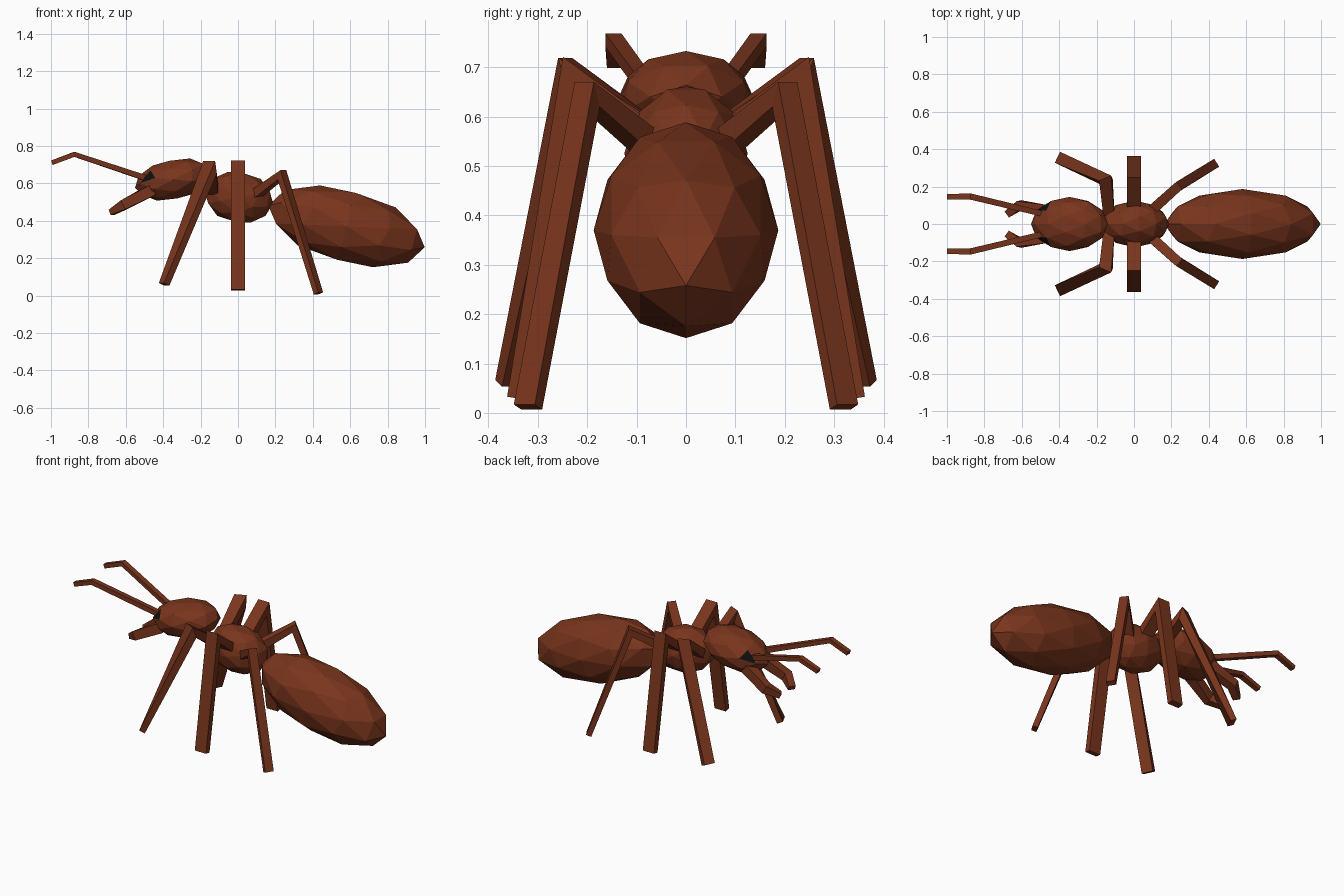
import bpy, bmesh, math
from mathutils import Vector, Matrix

if "Cube" in bpy.data.objects:
    bpy.data.objects.remove(bpy.data.objects["Cube"])


def material(name, col):
    m = bpy.data.materials.new(name)
    m.diffuse_color = (*col, 1)
    m.use_nodes = True
    m.node_tree.nodes["Principled BSDF"].inputs["Base Color"].default_value = m.diffuse_color
    return m


BROWN = material("brown", (0.19, 0.035, 0.012))
BLACK = material("black", (0.005, 0.005, 0.005))


def finish(name, bm):
    bmesh.ops.recalc_face_normals(bm, faces=bm.faces)
    me = bpy.data.meshes.new(name)
    bm.to_mesh(me)
    bm.free()
    ob = bpy.data.objects.new(name, me)
    bpy.context.collection.objects.link(ob)
    me.materials.append(BROWN)
    me.materials.append(BLACK)
    return ob


def lump(name, centre, half, angle):
    """Low-poly ball, pole laid along x; half = (height, width, length)."""
    bm = bmesh.new()
    mat = (Matrix.Translation(centre) @ Matrix.Rotation(math.radians(angle), 4, 'Y')
           @ Matrix.Diagonal((*half, 1)))
    bmesh.ops.create_icosphere(bm, subdivisions=2, radius=1, matrix=mat)
    return finish(name, bm)


def limb(name, pts, sizes):
    """Mitred rectangular bar along a path; sizes = (width, thickness) per point."""
    for side, label in ((1, "left"), (-1, "right")):
        p = [Vector((x, y * side, z)) for x, y, z in pts]
        bm = bmesh.new()
        rings = []
        for i, c in enumerate(p):
            d_in = (c - p[max(i - 1, 0)]).normalized()
            d_out = (p[min(i + 1, len(p) - 1)] - c).normalized()
            t = (d_in + d_out).normalized()
            ref = d_in if i else d_out
            flat = Vector((ref.x + d_out.x, ref.y + d_out.y, 0)).normalized()
            u = flat.cross(Vector((0, 0, 1)))
            v = t.cross(u).normalized()
            stretch = 1 / max(0.5, t.dot(ref))
            w, h = sizes[i]
            rings.append([bm.verts.new(c + u * a * w / 2 + v * b * h / 2 * stretch)
                          for a, b in ((-1, -1), (1, -1), (1, 1), (-1, 1))])
        for a, b in zip(rings, rings[1:]):
            for k in range(4):
                bm.faces.new((a[k], a[(k + 1) % 4], b[(k + 1) % 4], b[k]))
        bm.faces.new(rings[0])
        bm.faces.new(rings[-1])
        finish(f"{label}_{name}", bm)


# body
lump("abdomen", (0.58, 0, 0.37), (0.195, 0.187, 0.433), 105)
lump("thorax", (0.005, 0, 0.525), (0.138, 0.125, 0.185), 100)
head = lump("head", (-0.345, 0, 0.62), (0.108, 0.145, 0.21), 258)

# eyes: one dark facet on each side of the head
for s in (1, -1):
    spot = Vector((-0.485, 0.065 * s, 0.65))
    face = min(head.data.polygons, key=lambda f: (f.center - spot).length)
    face.material_index = 1

# legs
leg = [(0.06, 0.05), (0.07, 0.04), (0.065, 0.035)]
limb("front_leg", [(-0.135, 0.06, 0.56), (-0.15, 0.235, 0.685), (-0.395, 0.35, 0.06)], leg)
limb("middle_leg", [(0, 0.06, 0.55), (0, 0.235, 0.685), (0, 0.345, 0.03)],
     [(0.075, 0.05), (0.075, 0.04), (0.075, 0.035)])
limb("back_leg", [(0.08, 0.06, 0.53), (0.235, 0.2, 0.645), (0.43, 0.32, 0.012)],
     [(0.055, 0.05), (0.05, 0.035), (0.05, 0.03)])

# feelers and jaws
limb("antenna", [(-0.47, 0.05, 0.62), (-0.875, 0.147, 0.755), (-0.995, 0.145, 0.71)],
     [(0.03, 0.03), (0.033, 0.025), (0.03, 0.025)])
limb("jaw", [(-0.46, 0.07, 0.565), (-0.61, 0.1, 0.485), (-0.675, 0.055, 0.445)],
     [(0.06, 0.06), (0.05, 0.05), (0.04, 0.03)])
